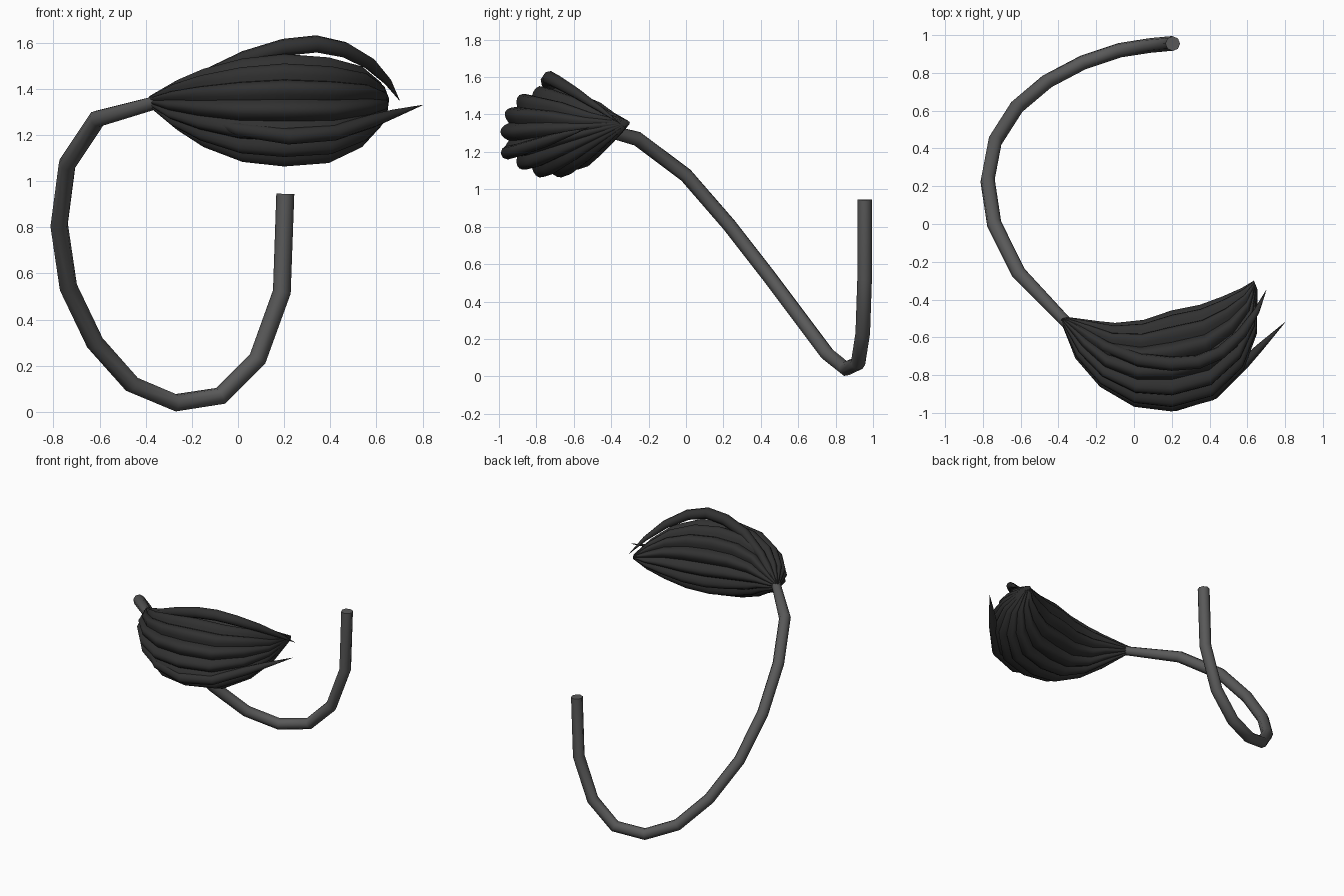
import bpy, math
from mathutils import Vector

if "Cube" in bpy.data.objects:
    bpy.data.objects.remove(bpy.data.objects["Cube"])


def material(name, v):
    m = bpy.data.materials.new(name)
    m.diffuse_color = (v, v, v, 1)
    m.use_nodes = True
    m.node_tree.nodes["Principled BSDF"].inputs["Base Color"].default_value = m.diffuse_color
    return m


def sweep(name, pts, radii, mat):
    """Eight-sided tube through pts with a radius at each point."""
    cu = bpy.data.curves.new(name, 'CURVE')
    cu.dimensions = '3D'
    cu.bevel_depth = 1.0
    cu.bevel_resolution = 2
    cu.use_fill_caps = True
    sp = cu.splines.new('POLY')
    sp.points.add(len(pts) - 1)
    for p, co, r in zip(sp.points, pts, radii):
        p.co = (*co, 1)
        p.radius = r
    ob = bpy.data.objects.new(name, cu)
    bpy.context.collection.objects.link(ob)
    bpy.ops.object.select_all(action='DESELECT')
    ob.select_set(True)
    bpy.context.view_layer.objects.active = ob
    bpy.ops.object.convert(target='MESH')
    ob = bpy.context.object
    ob.name = name
    ob.data.materials.clear()
    ob.data.materials.append(mat)
    bpy.ops.object.shade_smooth_by_angle(angle=math.radians(50))


skin = material("dark_grey", 0.10)
hair = material("near_black", 0.03)

# Tail stem: curls down, around and up to the tuft
stem = [(.205, .955, .945), (.19, .955, .52), (.085, .945, .23), (-.075, .92, .07),
        (-.27, .855, .04), (-.46, .755, .12), (-.62, .62, .30), (-.735, .44, .54),
        (-.775, .23, .81), (-.74, 0, 1.075), (-.61, -.26, 1.27), (-.34, -.54, 1.345)]
sweep("tail_stem", stem, [.039] * 11 + [.03], skin)

# Tuft body: fluted ellipses; each row is inner edge xy, outer edge xy, low z, high z
rows = [(-.37, -.49, -.39, -.51, 1.32, 1.37), (-.19, -.515, -.31, -.71, 1.22, 1.44),
        (-.10, -.525, -.18, -.86, 1.145, 1.49), (.05, -.51, .0, -.965, 1.08, 1.535),
        (.20, -.46, .20, -.99, 1.06, 1.555), (.35, -.43, .42, -.93, 1.075, 1.54),
        (.47, -.385, .58, -.77, 1.145, 1.50), (.57, -.34, .65, -.58, 1.235, 1.43),
        (.635, -.30, .655, -.35, 1.34, 1.37)]
LOBES, PER = 14, 6
n = LOBES * PER
verts, faces = [], []
for ix, iy, ox, oy, z0, z1 in rows:
    c = Vector(((ix + ox) / 2, (iy + oy) / 2, (z0 + z1) / 2))
    u = Vector(((ox - ix) / 2, (oy - iy) / 2, 0))
    w = Vector((0, 0, (z1 - z0) / 2))
    for k in range(n):
        a = math.tau * k / n
        r = 0.86 + 0.15 * abs(math.sin(LOBES / 2 * a + math.pi / 2))
        verts.append(c + (u * math.cos(a) + w * math.sin(a)) * r)
for i in range(len(rows) - 1):
    for k in range(n):
        k2 = (k + 1) % n
        faces.append((i * n + k, i * n + k2, (i + 1) * n + k2, (i + 1) * n + k))
faces.append(tuple(reversed(range(n))))
faces.append(tuple(range((len(rows) - 1) * n, len(rows) * n)))
me = bpy.data.meshes.new("tuft_body")
me.from_pydata(verts, [], faces)
me.materials.append(hair)
body = bpy.data.objects.new("tuft_body", me)
bpy.context.collection.objects.link(body)
bpy.ops.object.select_all(action='DESELECT')
body.select_set(True)
bpy.context.view_layer.objects.active = body
bpy.ops.object.mode_set(mode='EDIT')
bpy.ops.mesh.select_all(action='SELECT')
bpy.ops.mesh.normals_make_consistent(inside=False)
bpy.ops.object.mode_set(mode='OBJECT')
bpy.ops.object.shade_smooth_by_angle(angle=math.radians(50))

# Loose lock lifting off the top
sweep("top_lock", [(-.37, -.5, 1.35), (-.15, -.65, 1.45), (.03, -.72, 1.53),
                   (.20, -.74, 1.58), (.34, -.73, 1.595), (.46, -.68, 1.57),
                   (.57, -.58, 1.51), (.65, -.46, 1.43), (.70, -.35, 1.35)],
      [.012, .03, .036, .038, .038, .035, .028, .016, .001], hair)

# Loose lock along the front ending in a spike
sweep("front_lock", [(-.15, -.83, 1.265), (.0, -.925, 1.225), (.22, -.955, 1.195),
                     (.42, -.895, 1.21), (.58, -.74, 1.26), (.67, -.65, 1.29),
                     (.80, -.52, 1.33)],
      [.008, .03, .036, .034, .03, .02, .001], hair)
